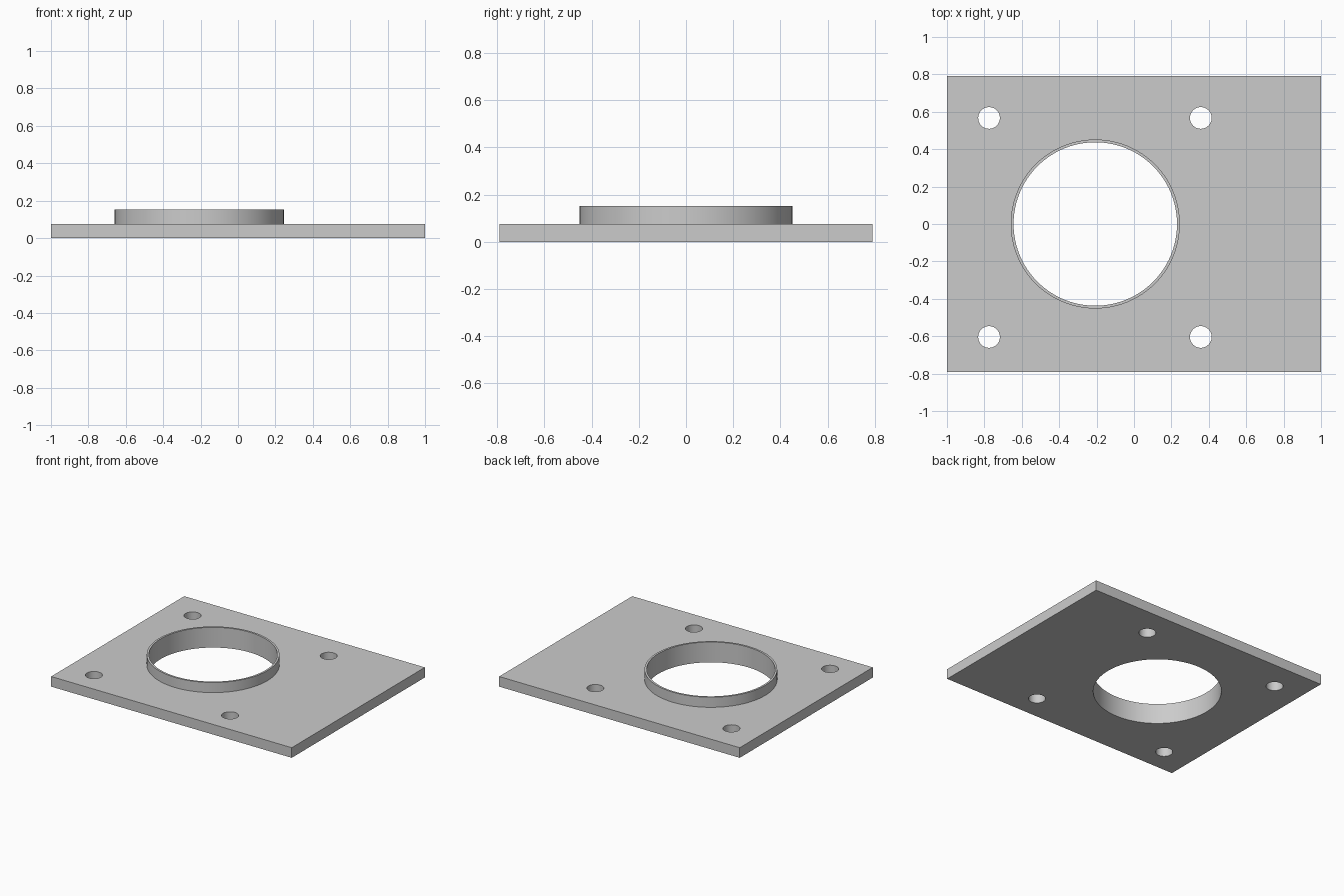
import bpy

if "Cube" in bpy.data.objects:
    bpy.data.objects.remove(bpy.data.objects["Cube"], do_unlink=True)

THICK, TOP = 0.076, 0.152
COLLAR_X, COLLAR_R, BORE_R = -0.207, 0.452, 0.437
HOLE_R = 0.058

grey = bpy.data.materials.new("plain grey")
grey.use_nodes = True
colour = (0.6, 0.6, 0.6, 1)
grey.diffuse_color = colour
grey.node_tree.nodes["Principled BSDF"].inputs["Base Color"].default_value = colour


def cylinder(name, x, y, radius, z0, z1, sides):
    bpy.ops.mesh.primitive_cylinder_add(vertices=sides, radius=radius, depth=z1 - z0,
                                        location=(x, y, (z0 + z1) / 2))
    obj = bpy.context.object
    obj.name = name
    obj.data.materials.append(grey)
    return obj


def combine(target, tool, operation):
    """Apply a boolean and discard the tool object."""
    tool.hide_render = True
    mod = target.modifiers.new(tool.name, "BOOLEAN")
    mod.object, mod.operation, mod.solver = tool, operation, "EXACT"
    bpy.context.view_layer.objects.active = target
    bpy.ops.object.modifier_apply(modifier=mod.name)
    bpy.data.objects.remove(tool, do_unlink=True)


# Flat rectangular plate
bpy.ops.mesh.primitive_cube_add(size=1, location=(0, 0, THICK / 2))
plate = bpy.context.object
plate.name = "mounting_plate"
plate.scale = (2, 1.58, THICK)
bpy.ops.object.transform_apply(location=True, scale=True)
plate.data.materials.append(grey)

# Raised collar, then the bore through collar and plate
combine(plate, cylinder("collar", COLLAR_X, 0, COLLAR_R, THICK / 2, TOP, 96), "UNION")
combine(plate, cylinder("bore", COLLAR_X, 0, BORE_R, -0.1, TOP + 0.1, 96), "DIFFERENCE")

# Four bolt holes
for x in (-0.775, 0.357):
    for y in (-0.604, 0.567):
        combine(plate, cylinder("bolt_hole", x, y, HOLE_R, -0.1, TOP, 48), "DIFFERENCE")

# Smooth round walls, sharp rims
bpy.ops.object.select_all(action="DESELECT")
plate.select_set(True)
bpy.context.view_layer.objects.active = plate
bpy.ops.object.shade_smooth_by_angle(angle=0.6)
